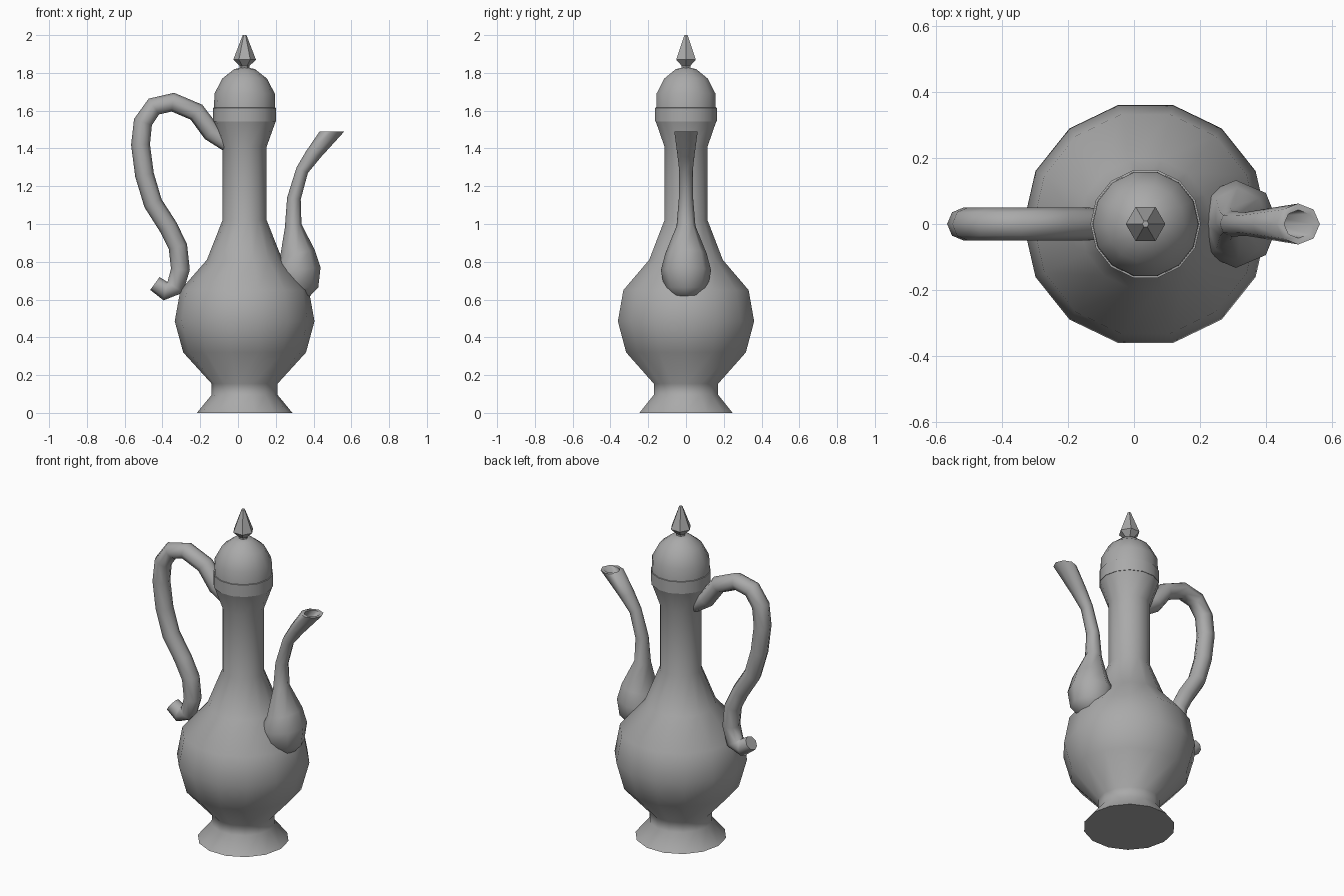
import bpy, bmesh
from math import sin, cos, tau, radians
from mathutils import Vector

cube = bpy.data.objects.get("Cube")
if cube:
    bpy.data.objects.remove(cube, do_unlink=True)

AXIS_X = 0.035  # vertical axis of the vessel

metal = bpy.data.materials.new("dull_grey_metal")
metal.use_nodes = True
GREY = (0.4, 0.4, 0.4, 1)
metal.diffuse_color = GREY
metal.node_tree.nodes["Principled BSDF"].inputs["Base Color"].default_value = GREY


def loft(name, rings, sides, smooth_angle):
    """Skin rings given as (centre, first half-axis, second half-axis), capped at both ends."""
    bm = bmesh.new()
    loops = []
    for centre, u, v in rings:
        loops.append([bm.verts.new(centre + u * cos(tau * i / sides) + v * sin(tau * i / sides))
                      for i in range(sides)])
    for low, high in zip(loops, loops[1:]):
        for i in range(sides):
            j = (i + 1) % sides
            bm.faces.new((low[i], low[j], high[j], high[i]))
    bm.faces.new(loops[0])
    bm.faces.new(loops[-1])
    bmesh.ops.recalc_face_normals(bm, faces=bm.faces)
    mesh = bpy.data.meshes.new(name)
    bm.to_mesh(mesh)
    bm.free()
    mesh.materials.append(metal)
    obj = bpy.data.objects.new(name, mesh)
    bpy.context.collection.objects.link(obj)
    bpy.ops.object.select_all(action='DESELECT')
    obj.select_set(True)
    bpy.context.view_layer.objects.active = obj
    bpy.ops.object.shade_smooth_by_angle(angle=radians(smooth_angle))
    return obj


def turned(name, profile, sides, smooth_angle=46):
    """Lathe a (radius, height) profile about the vessel axis."""
    rings = [(Vector((AXIS_X, 0, z)), Vector((r, 0, 0)), Vector((0, r, 0))) for r, z in profile]
    return loft(name, rings, sides, smooth_angle)


# Foot, belly and neck
turned("body", [(.253, 0), (.175, .095), (.175, .155), (.325, .32), (.37, .485),
                (.34, .65), (.2, .81), (.117, 1.02), (.117, 1.41), (.165, 1.545)], 14)

# Lid with its collar
turned("lid_collar", [(.167, 1.543), (.167, 1.615), (.155, 1.617)], 14)
turned("lid_dome", [(.162, 1.6), (.16, 1.69), (.118, 1.77), (.055, 1.82), (.02, 1.828)], 14)

# Faceted finial
turned("finial_stem", [(.026, 1.81), (.026, 1.845)], 6, 30)
turned("finial", [(.024, 1.835), (.06, 1.87), (.01, 2.0)], 6, 30)

# Handle: round tube along a curved path, curled at its foot
path = [(-.05, 1.42), (-.14, 1.485), (-.22, 1.592), (-.345, 1.645), (-.445, 1.622),
        (-.503, 1.54), (-.516, 1.42), (-.495, 1.26), (-.45, 1.11), (-.37, .985),
        (-.318, .88), (-.305, .76), (-.332, .665), (-.385, .645), (-.44, .685)]
points = [Vector((x, 0, z)) for x, z in path]
side = Vector((0, 1, 0))
handle_rings = []
for i, p in enumerate(points):
    before = points[max(i - 1, 0)]
    after = points[min(i + 1, len(points) - 1)]
    tangent = (after - before).normalized()
    radius = .042 if i in (0, len(points) - 1) else .05
    handle_rings.append((p, tangent.cross(side) * radius, side * radius))
loft("handle", handle_rings, 8, 60)

# Spout: (inner x, inner z, outer x, outer z, half width), ending inside the mouth
sections = [(.28, .60, .375, .612, .06), (.19, .66, .425, .665, .115),
            (.18, .74, .437, .77, .133), (.222, .82, .405, .865, .11),
            (.248, .98, .336, 1.0, .05), (.26, 1.14, .332, 1.13, .038),
            (.31, 1.3, .37, 1.27, .036), (.36, 1.385, .44, 1.355, .046),
            (.432, 1.49, .563, 1.49, .062), (.455, 1.49, .542, 1.49, .043),
            (.372, 1.375, .425, 1.36, .032)]
spout_rings = []
for xi, zi, xo, zo, width in sections:
    a, b = Vector((xi, 0, zi)), Vector((xo, 0, zo))
    spout_rings.append(((a + b) / 2, (b - a) / 2, side * width))
loft("spout", spout_rings, 8, 60)
